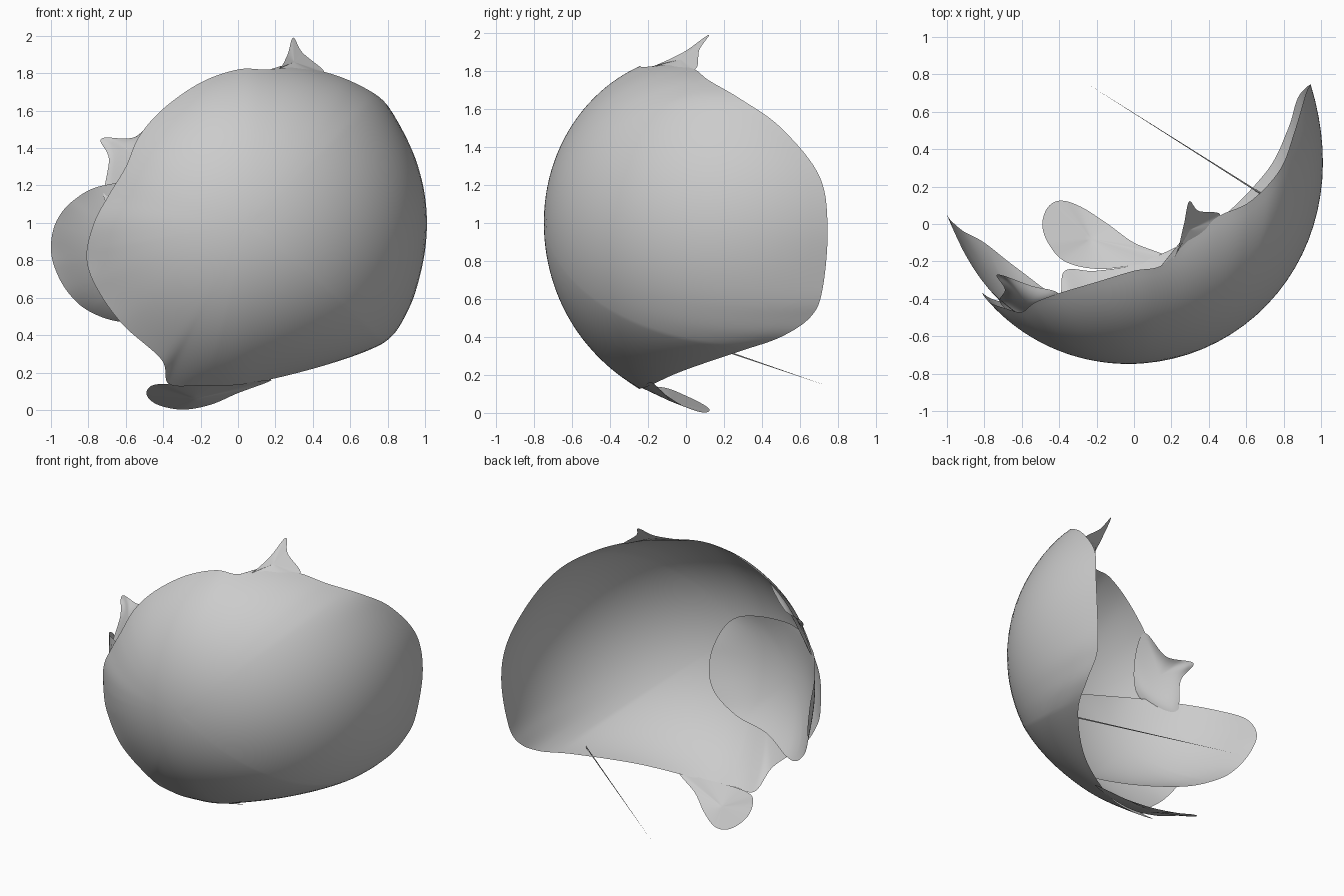
import bpy
from mathutils import Vector

C = Vector((-0.03, 0.28, 1.0))   # shared centre of the curved sheets


def loop(points, steps=10):
    """Smooth closed curve through the points."""
    p = [Vector(q) for q in points]
    n, out = len(p), []
    for i in range(n):
        a, b, c, d = p[i - 1], p[i], p[(i + 1) % n], p[(i + 2) % n]
        for s in range(steps):
            t = s / steps
            out.append(0.5 * (2 * b + (c - a) * t + (2 * a - 5 * b + 4 * c - d) * t ** 2
                              + (3 * b - a - 3 * c + d) * t ** 3))
    return out


def make(name, verts, faces):
    me = bpy.data.meshes.new(name)
    me.from_pydata([tuple(v) for v in verts], [], faces)
    me.update()
    ob = bpy.data.objects.new(name, me)
    bpy.context.collection.objects.link(ob)
    me.shade_smooth()
    return ob


def sheet(name, apex, rim, place, rings=24):
    """Sheet spreading from an apex out to a closed rim."""
    rim, apex = loop(rim), Vector(apex)
    n = len(rim)
    verts, faces = [apex], []
    for k in range(1, rings + 1):
        verts += [place(apex, r, k / rings) for r in rim]
    for j in range(n):
        j2 = (j + 1) % n
        faces.append((0, 1 + j, 1 + j2))
        for k in range(rings - 1):
            a, b = 1 + k * n, 1 + (k + 1) * n
            faces.append((a + j, b + j, b + j2, a + j2))
    return make(name, verts, faces)


def domed(apex, r, t):
    a, b = apex - C, r - C
    d = a.normalized().slerp(b.normalized(), t)
    grow = b.length - a.length
    return C + d * (a.length + grow * t ** (6 if grow > 0 else 3))


def flat(apex, r, t):
    return apex.lerp(r, t)


# main front shell, rim listed clockwise from the top
sheet("main_shell", (0.05, -0.745, 1.0), [
    (0.0, -0.25, 1.82), (0.15, -0.22, 1.82), (0.3, -0.08, 1.83), (0.45, 0.04, 1.81),
    (0.62, 0.12, 1.75), (0.78, 0.29, 1.65), (0.86, 0.5, 1.5), (0.92, 0.7, 1.25),
    (0.945, 0.745, 0.98), (0.91, 0.72, 0.66), (0.87, 0.66, 0.51), (0.82, 0.5, 0.4),
    (0.7, 0.27, 0.32), (0.4, -0.02, 0.22), (0.05, -0.2, 0.14), (-0.2, -0.25, 0.13),
    (-0.37, -0.25, 0.14), (-0.41, -0.4, 0.27), (-0.62, -0.43, 0.46), (-0.76, -0.4, 0.66),
    (-0.81, -0.37, 0.82), (-0.77, -0.42, 1.0), (-0.69, -0.45, 1.15), (-0.6, -0.47, 1.3),
    (-0.53, -0.42, 1.46), (-0.4, -0.37, 1.61), (-0.2, -0.31, 1.75)], domed)

# swept horn on the top rim
sheet("top_horn", (0.3, -0.03, 1.86), [
    (0.14, -0.23, 1.81), (0.22, -0.17, 1.825), (0.265, -0.01, 1.9), (0.295, 0.12, 1.99),
    (0.345, 0.07, 1.91), (0.46, 0.05, 1.81), (0.35, -0.06, 1.82)], flat, 8)

# pointed corner on the left rim
sheet("left_horn", (-0.57, -0.43, 1.36), [
    (-0.4, -0.375, 1.6), (-0.55, -0.33, 1.46), (-0.73, -0.27, 1.45), (-0.69, -0.35, 1.34),
    (-0.71, -0.43, 1.12), (-0.52, -0.56, 1.24), (-0.42, -0.5, 1.42)], domed, 8)

# left lobe, a tilted bowl tucked just behind the main shell
sheet("left_lobe", (-0.42, -0.6, 0.85), [
    (-0.72, -0.4, 1.2), (-0.4, -0.6, 1.22), (0.08, -0.7, 1.1), (0.25, -0.66, 0.85),
    (0.22, -0.6, 0.61), (0.0, -0.55, 0.48), (-0.32, -0.45, 0.47), (-0.62, -0.24, 0.47),
    (-0.8, -0.1, 0.53), (-0.91, -0.04, 0.63), (-0.98, 0.02, 0.76), (-1.0, 0.05, 0.88),
    (-0.97, -0.02, 1.01), (-0.88, -0.2, 1.12)], domed)

# curled flap below the shell
sheet("bottom_flap", (-0.23, -0.08, 0.06), [
    (-0.2, -0.24, 0.135), (-0.37, -0.2, 0.14), (-0.46, -0.1, 0.13), (-0.49, 0.0, 0.09),
    (-0.46, 0.09, 0.045), (-0.39, 0.125, 0.015), (-0.28, 0.09, 0.002), (-0.14, 0.0, 0.03),
    (0.0, -0.1, 0.09), (0.18, -0.18, 0.16), (0.0, -0.22, 0.14)], flat, 8)

# thin needle trailing from the lower rim
make("needle", [(0.69, 0.15, 0.34), (0.675, 0.17, 0.335), (0.68, 0.165, 0.345), (-0.25, 0.75, 0.14)],
     [(0, 1, 3), (1, 2, 3), (2, 0, 3)])
